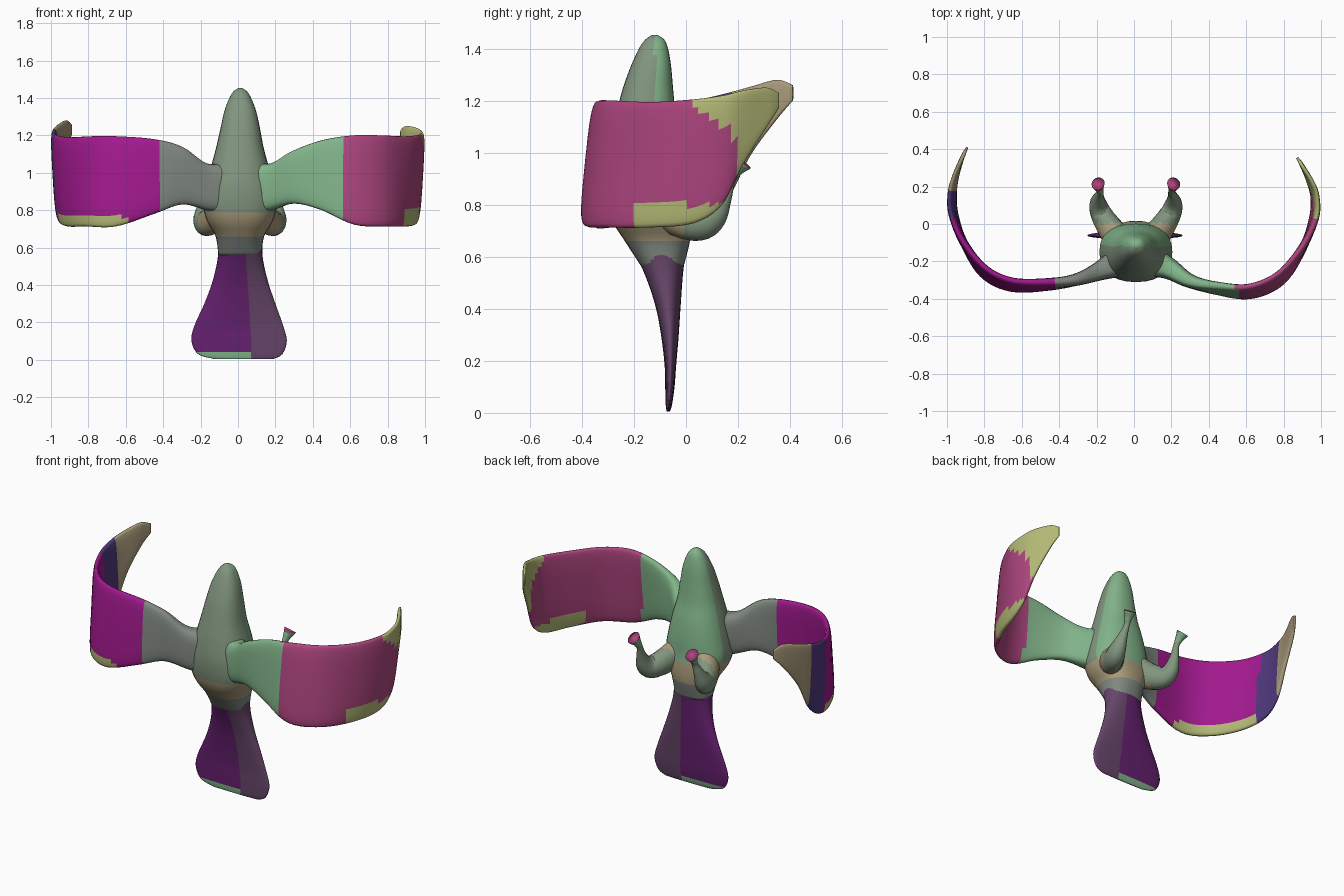
import bpy, bmesh, math
from mathutils import Vector

COLOURS = {
    "sage": (0.22, 0.30, 0.21, 1), "green": (0.22, 0.45, 0.25, 1),
    "grey_green": (0.22, 0.25, 0.22, 1), "magenta": (0.36, 0.01, 0.27, 1),
    "pink": (0.42, 0.06, 0.21, 1), "lime": (0.45, 0.48, 0.18, 1),
    "indigo": (0.08, 0.04, 0.20, 1), "purple": (0.13, 0.015, 0.16, 1),
    "violet_grey": (0.13, 0.06, 0.14, 1), "tan": (0.40, 0.33, 0.20, 1),
}
MATS = {}
for key, rgba in COLOURS.items():
    MATS[key] = bpy.data.materials.new(key)
    MATS[key].diffuse_color = rgba


def smooth_rows(rows, steps=5):
    """Catmull-Rom interpolation of station rows."""
    out = []
    for i in range(len(rows) - 1):
        p0, p1 = rows[max(i - 1, 0)], rows[i]
        p2, p3 = rows[i + 1], rows[min(i + 2, len(rows) - 1)]
        for s in range(steps):
            t = s / steps
            out.append([0.5 * (2 * b + (c - a) * t + (2 * a - 5 * b + 4 * c - d) * t * t
                               + (3 * b - a - 3 * c + d) * t ** 3)
                        for a, b, c, d in zip(p0, p1, p2, p3)])
    return out + [list(rows[-1])]


def ring(centre, u, v, power=1.0, n=28):
    """Superellipse ring around a centre with half axes u and v."""
    pts = []
    for k in range(n):
        a = 2 * math.pi * k / n
        c, s = math.cos(a), math.sin(a)
        pts.append(centre + u * math.copysign(abs(c) ** power, c)
                   + v * math.copysign(abs(s) ** power, s))
    return pts


def loft(name, rings, colour_of):
    """Skin rings, cap both ends, colour faces by their centre."""
    bm = bmesh.new()
    loops = [[bm.verts.new(p) for p in r] for r in rings]
    n = len(loops[0])
    for a, b in zip(loops, loops[1:]):
        for k in range(n):
            bm.faces.new((a[k], a[(k + 1) % n], b[(k + 1) % n], b[k]))
    bm.faces.new(loops[0][::-1])
    bm.faces.new(loops[-1])
    bmesh.ops.recalc_face_normals(bm, faces=bm.faces)
    me = bpy.data.meshes.new(name)
    slots = []
    for f in bm.faces:
        f.smooth = True
        key = colour_of(f.calc_center_median())
        if key not in slots:
            slots.append(key)
            me.materials.append(MATS[key])
        f.material_index = slots.index(key)
    bm.to_mesh(me)
    bm.free()
    ob = bpy.data.objects.new(name, me)
    bpy.context.collection.objects.link(ob)
    return ob


def upright(rows, power=1.0):
    """Horizontal rings from rows of z, cx, cy, rx, ry."""
    return [ring(Vector((x, y, z)), Vector((rx, 0, 0)), Vector((0, ry, 0)), power)
            for z, x, y, rx, ry in smooth_rows(rows)]


# Body and head
body = [(0.56, 0.01, -0.09, 0.115, 0.08), (0.66, 0.01, -0.11, 0.13, 0.125),
        (0.74, 0.01, -0.135, 0.175, 0.15), (0.82, 0.01, -0.15, 0.195, 0.155),
        (0.92, 0.01, -0.155, 0.18, 0.155), (1.03, 0.01, -0.155, 0.155, 0.14),
        (1.13, 0.01, -0.155, 0.128, 0.118), (1.24, 0.012, -0.147, 0.105, 0.098),
        (1.33, 0.012, -0.135, 0.085, 0.078), (1.40, 0.012, -0.125, 0.058, 0.056),
        (1.435, 0.012, -0.12, 0.036, 0.036), (1.453, 0.012, -0.12, 0.01, 0.01)]
loft("body", upright(body, 0.85),
     lambda c: "grey_green" if c.z < 0.66 else "tan" if c.z < 0.78
     else "green" if c.y > -0.12 else "sage")

# Flared flat tail
tail = [(0.005, 0.03, -0.068, 0.16, 0.006), (0.03, 0.012, -0.066, 0.225, 0.012),
        (0.10, 0.006, -0.062, 0.255, 0.018), (0.18, 0.004, -0.06, 0.238, 0.022),
        (0.30, 0.01, -0.062, 0.19, 0.034), (0.42, 0.012, -0.07, 0.148, 0.05),
        (0.55, 0.012, -0.088, 0.12, 0.078), (0.67, 0.012, -0.11, 0.12, 0.118)]
loft("tail", upright(tail, 0.9),
     lambda c: "green" if c.z < 0.04 and c.x < 0.05
     else "grey_green" if c.z > 0.62 else "purple" if c.x < 0.05 else "violet_grey")


# Curled wings: rows of x, y, bottom z, top z, half thickness, outward lean of the bottom
def wing(name, rows, colour_of):
    st = smooth_rows(rows, 6)
    rings = []
    for i, (x, y, lo, hi, th, lean) in enumerate(st):
        a, b = st[max(i - 1, 0)], st[min(i + 1, len(st) - 1)]
        along = Vector((b[0] - a[0], b[1] - a[1], 0)).normalized()
        out = Vector((along.y, -along.x, 0))
        if rows[-1][0] < 0:
            out = -out
        rings.append(ring(Vector((x, y, (lo + hi) / 2)),
                          Vector((0, 0, (hi - lo) / 2)) - out * lean, out * th, 0.6))
    return loft(name, rings, colour_of)


wing("right_wing", [
    (0.04, -0.18, 0.77, 1.06, 0.10, 0.0), (0.18, -0.235, 0.80, 1.05, 0.06, 0.0),
    (0.30, -0.305, 0.835, 1.12, 0.038, 0.0), (0.45, -0.345, 0.80, 1.175, 0.028, 0.015),
    (0.62, -0.36, 0.722, 1.20, 0.025, 0.026), (0.78, -0.29, 0.713, 1.20, 0.023, 0.025),
    (0.90, -0.13, 0.713, 1.195, 0.022, 0.005), (0.962, 0.03, 0.73, 1.205, 0.02, -0.012),
    (0.968, 0.14, 0.80, 1.22, 0.018, -0.012), (0.945, 0.22, 0.95, 1.24, 0.015, -0.01),
    (0.90, 0.31, 1.10, 1.25, 0.012, 0.0), (0.872, 0.355, 1.17, 1.23, 0.006, 0.0)],
    lambda c: "green" if c.x < 0.55 and c.y < -0.1
    else "lime" if c.y > 0.2 or (c.y > -0.2 and c.z < 0.8) or c.z > 1.2 - 0.7 * c.y
    and c.y > 0.02 else "pink")
wing("left_wing", [
    (-0.03, -0.18, 0.77, 1.06, 0.10, 0.0), (-0.17, -0.245, 0.80, 1.05, 0.055, 0.0),
    (-0.30, -0.295, 0.83, 1.14, 0.034, 0.0), (-0.45, -0.322, 0.78, 1.18, 0.028, 0.012),
    (-0.65, -0.325, 0.713, 1.195, 0.025, 0.022), (-0.80, -0.255, 0.713, 1.195, 0.023, 0.02),
    (-0.91, -0.10, 0.713, 1.19, 0.022, 0.0), (-0.965, 0.05, 0.74, 1.205, 0.02, -0.012),
    (-0.972, 0.16, 0.82, 1.23, 0.018, -0.012), (-0.955, 0.25, 0.99, 1.255, 0.015, -0.008),
    (-0.92, 0.35, 1.13, 1.28, 0.012, 0.0), (-0.892, 0.41, 1.20, 1.26, 0.006, 0.0)],
    lambda c: "grey_green" if c.x > -0.42
    else "lime" if c.y < 0 and c.z < 0.77 and c.x < -0.6
    else "magenta" if c.y < 0.02 else "indigo" if c.y < 0.17 else "tan")

# Bent legs with flared feet: rows of x, y, z, radius
leg_rows = [(0.09, -0.10, 0.82, 0.09), (0.15, -0.02, 0.755, 0.08),
            (0.195, 0.055, 0.73, 0.068), (0.212, 0.105, 0.76, 0.055),
            (0.208, 0.145, 0.83, 0.032), (0.20, 0.17, 0.89, 0.02),
            (0.205, 0.19, 0.93, 0.026), (0.212, 0.215, 0.965, 0.042)]
for side, name, shift in ((1, "right_leg", 0.0), (-1, "left_leg", 0.02)):
    st = smooth_rows(leg_rows)
    rings = []
    for i, (x, y, z, r) in enumerate(st):
        a, b = st[max(i - 1, 0)], st[min(i + 1, len(st) - 1)]
        d = Vector((side * (b[0] - a[0]), b[1] - a[1], b[2] - a[2])).normalized()
        u = Vector((1, 0, 0))
        u = (u - d * u.dot(d)).normalized()
        rings.append(ring(Vector((side * (x - shift), y, z)), u * r * 0.85, d.cross(u) * r, n=16))
    loft(name, rings, lambda c: "pink" if c.z > 0.96 else "green" if c.z > 0.91
         else "sage" if c.y > 0 else "tan")
